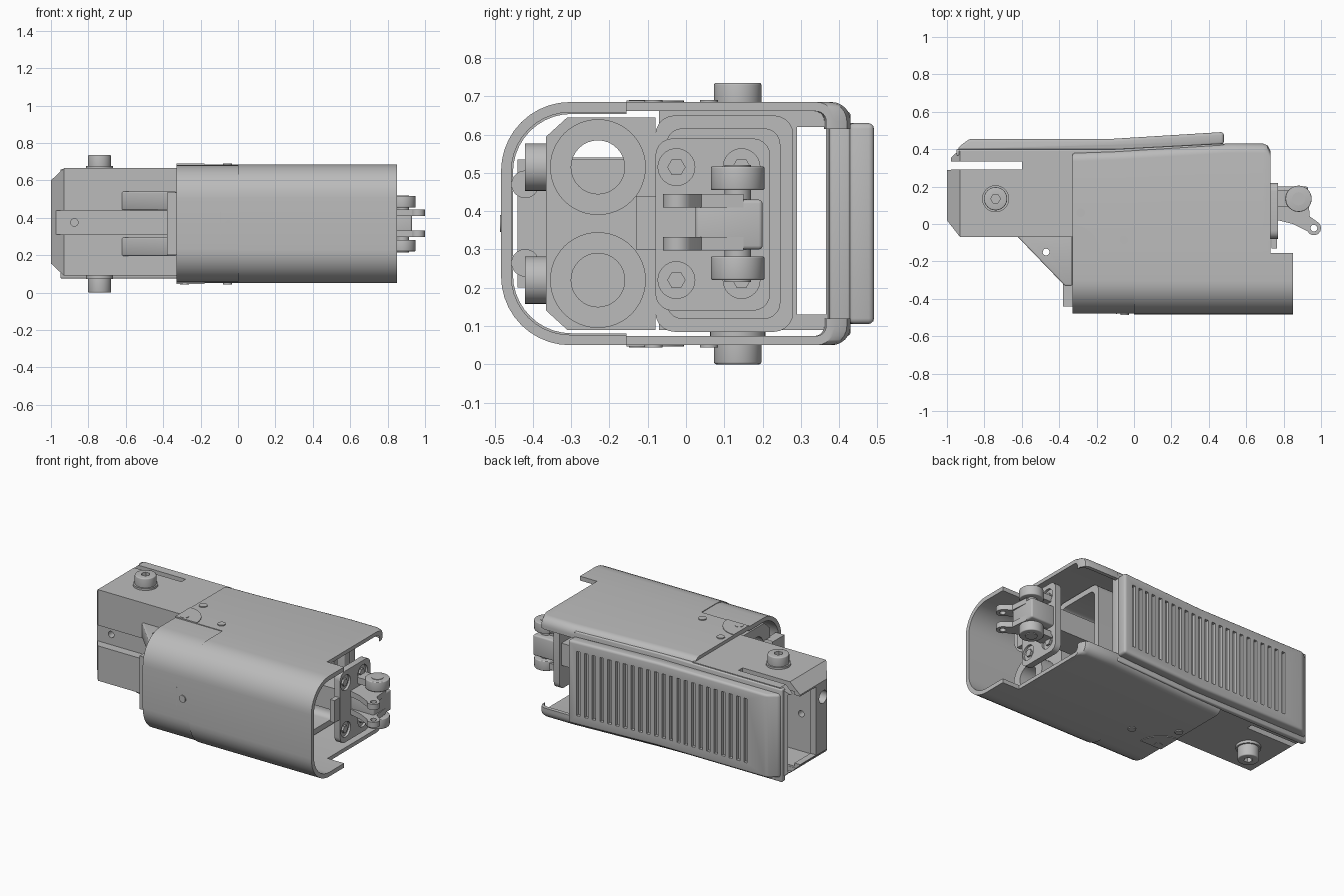
import bpy, bmesh, math
from mathutils import Vector

MID = 0.3675  # height of the horizontal symmetry plane
if "Cube" in bpy.data.objects:
    bpy.data.objects.remove(bpy.data.objects["Cube"])

grey = bpy.data.materials.new("satin grey")
grey.use_nodes = True
grey.diffuse_color = (0.5, 0.5, 0.5, 1)
grey.node_tree.nodes["Principled BSDF"].inputs["Base Color"].default_value = (0.5, 0.5, 0.5, 1)
parts = []


def loft(name, sections, bevel=0):
    """Skin matching closed loops of points and cap both ends."""
    bm = bmesh.new()
    rings = [[bm.verts.new(p) for p in s] for s in sections]
    for a, b in zip(rings, rings[1:]):
        for i in range(len(a)):
            j = (i + 1) % len(a)
            bm.faces.new((a[i], a[j], b[j], b[i]))
    bm.faces.new(rings[0][::-1])
    bm.faces.new(rings[-1])
    bmesh.ops.recalc_face_normals(bm, faces=bm.faces[:])
    if bevel:
        sharp = [e for e in bm.edges if e.calc_face_angle(0) > 0.5]
        bmesh.ops.bevel(bm, geom=sharp, offset=bevel, segments=3, profile=0.5, affect='EDGES')
    mesh = bpy.data.meshes.new(name)
    bm.to_mesh(mesh)
    bm.free()
    mesh.materials.append(grey)
    ob = bpy.data.objects.new(name, mesh)
    bpy.context.collection.objects.link(ob)
    parts.append(ob)
    return ob


def prism(name, axis, pts, lo, hi, bevel=0):
    """Extrude a flat outline along x, y or z."""
    put = {'x': lambda a, b, c: (c, a, b),
           'y': lambda a, b, c: (a, c, b),
           'z': lambda a, b, c: (a, b, c)}[axis]
    return loft(name, [[put(a, b, c) for a, b in pts] for c in (lo, hi)], bevel)


def box(name, x0, x1, y0, y1, z0, z1, bevel=0):
    return prism(name, 'z', [(x0, y0), (x1, y0), (x1, y1), (x0, y1)], z0, z1, bevel)


def arc(a, b, r, start, end, n=10):
    steps = [math.radians(start + (end - start) * i / n) for i in range(n + 1)]
    return [(a + r * math.cos(t), b + r * math.sin(t)) for t in steps]


def cyl(name, axis, a, b, r, lo, hi, n=32, bevel=0):
    return prism(name, axis, arc(a, b, r, 0, 360 - 360 / n, n - 1), lo, hi, bevel)


def round_rect(y0, y1, z0, z1, r):
    return (arc(y1 - r, z1 - r, r, 0, 90, 5) + arc(y0 + r, z1 - r, r, 90, 180, 5)
            + arc(y0 + r, z0 + r, r, 180, 270, 5) + arc(y1 - r, z0 + r, r, 270, 360, 5))


def cut(ob, cutters):
    """Subtract the cutters one after another, then discard them."""
    for c in cutters:
        c.hide_render = True
        mod = ob.modifiers.new("cut", 'BOOLEAN')
        mod.operation, mod.solver, mod.object = 'DIFFERENCE', 'EXACT', c
    bpy.context.view_layer.update()
    graph = bpy.context.evaluated_depsgraph_get()
    mesh = bpy.data.meshes.new_from_object(ob.evaluated_get(graph))
    ob.modifiers.clear()
    ob.data = mesh
    for c in cutters:
        parts.remove(c)
        bpy.data.objects.remove(c)


def flip(z):
    return 2 * MID - z


# Rounded front sleeve, with a slightly recessed section near the rear
def u_profile(g):
    ya, top, r = -0.483 + g, 0.685 - g, 0.18
    def half(d):
        return [(-0.155, top - d)] + arc(ya + r, top - r, r - d, 90, 180)
    outer, inner = half(0), half(0.027)
    outer += [(y, flip(z)) for y, z in outer[::-1]]
    inner += [(y, flip(z)) for y, z in inner[::-1]]
    return outer + inner[::-1]

prism("front_sleeve", 'x', u_profile(0), 0, 0.85)
prism("front_sleeve_recess", 'x', u_profile(0.004), -0.33, 0)

# Top and bottom cover plates with bent back lips that flare outward
for side in ("top", "bottom"):
    sections = []
    for x, back in ((-0.33, 0.385), (-0.1, 0.393), (0.5, 0.43), (0.69, 0.43), (0.715, 0.42), (0.73, 0.39)):
        bend = arc(back - 0.05, 0.635, 0.05, 90, 0, 6)
        inside = arc(back - 0.05, 0.635, 0.026, 0, 90, 6)
        loop = [(-0.155, 0.685)] + bend + [(back, 0.615), (back - 0.024, 0.615)] + inside + [(-0.155, 0.661)]
        sections.append([(x, y, z if side == "top" else flip(z)) for y, z in loop])
    loft(side + "_cover", sections)

# Rear box: chamfered end, back cavity, front groove and long side slots
rear = prism("rear_box", 'z', [(-1, 0.02), (-0.93, -0.07), (-0.32, -0.07), (-0.32, 0.39),
                               (-0.94, 0.39), (-1, 0.335)], 0.09, 0.665)
wedge = [(-1.02, 0.581), (-0.91, 0.684), (-1.02, 0.7)]
cut(rear, [
    prism("wedge", 'y', wedge, -0.2, 0.5),
    prism("wedge", 'y', [(x, flip(z) + 0.02) for x, z in wedge], -0.2, 0.5),
    box("gap", -1.1, -0.3, 0.29, 0.365, 0.13, 0.62),
    box("cavity", -0.96, -0.4, 0.1, 0.3, 0.14, 0.61),
    box("end_opening", -1.1, -0.9, 0.13, 0.31, 0.16, 0.59),
    box("slot", -0.98, -0.6, 0.292, 0.333, -0.1, 0.8),
    box("groove", -1.1, -0.3, -0.2, -0.015, 0.31, 0.44),
    cyl("front_hole", 'y', -0.875, 0.375, 0.02, -0.1, 0.15),
    cyl("end_hole", 'x', 0.06, 0.5, 0.04, -1.1, -0.95),
])

# Back wall and ribbed grip pad
prism("back_wall", 'z', [(-0.95, 0.365), (0.48, 0.375), (0.48, 0.43), (-0.1, 0.4), (-0.95, 0.4)],
      0.075, 0.66, 0.008)
pad = prism("grip_pad", 'z', [(-0.94, 0.385), (-0.94, 0.41), (-0.88, 0.455), (-0.12, 0.455),
                              (0.48, 0.492), (0.48, 0.425), (-0.1, 0.385)], 0.105, 0.63, 0.015)
slots = []
for i in range(23):
    x = 0.41 - i * 0.052
    y = 0.455 + max(0, x + 0.12) * 0.0617
    slots.append(box("pad_slot", x - 0.012, x + 0.012, y - 0.02, 0.6, 0.165, 0.57))
cut(pad, slots)

# Inner frame with a cavity, and the twin barrel block
frame = prism("inner_frame", 'x', round_rect(-0.08, 0.28, 0.085, 0.65, 0.05), -0.33, 0.5)
cut(frame, [prism("frame_cavity", 'x', round_rect(-0.05, 0.245, 0.12, 0.615, 0.04), 0.1, 0.6)])
block = prism("barrel_block", 'x', [(-0.365, 0.14), (-0.31, 0.09), (-0.08, 0.09), (-0.08, 0.645),
                                    (-0.31, 0.645), (-0.365, 0.595)], -0.33, 0.5)
cut(block, [cyl("bore", 'x', -0.23, 0.515, 0.07, -0.5, 0.7), cyl("bore", 'x', -0.23, 0.22, 0.07, -0.2, 0.7)])
for name, z in (("upper", 0.515), ("lower", 0.22)):
    flange = cyl(name + "_barrel", 'x', -0.23, z, 0.125, 0.5, 0.6, 48)
    cut(flange, [cyl("bore", 'x', -0.23, z, 0.07, 0.4, 0.7)])
    cyl(name + "_inner_stud", 'y', 0.42, z, 0.062, -0.42, -0.36)
    cyl(name + "_inner_screw", 'x', -0.42, z + (0.045 if z < MID else -0.045), 0.036, -0.2, 0.4)

# Sloping gussets and the bracket plate between rear box and sleeve
for name, z in (("upper", 0.49), ("lower", 0.245)):
    g = prism(name + "_gusset", 'z', [(-0.63, -0.06), (-0.37, -0.33), (-0.33, -0.33), (-0.33, -0.06)],
              z - 0.05, z + 0.05, 0.008)
    cut(g, [cyl("pin_hole", 'z', -0.47, -0.15, 0.018, 0, 0.8)])
box("bracket_plate", -0.38, -0.32, -0.44, -0.07, 0.2, 0.535)

# Side knobs with sockets
for name, near, far, floor in (("top", 0.65, 0.735, 0.69), ("bottom", 0.1, 0, 0.045)):
    knob = cyl(name + "_knob", 'z', -0.74, 0.135, 0.062, min(near, far), max(near, far), 40, 0.006)
    cut(knob, [cyl("socket", 'z', -0.74, 0.135, 0.026, min(floor, far - 0.01), max(floor, far + 0.01), 6)])
    collar = 0.665 if name == "top" else 0.078
    cyl(name + "_knob_collar", 'z', -0.74, 0.135, 0.072, collar - 0.005, collar + 0.012, 40)

# Hinge plate, its support arm and screws
plate = prism("hinge_plate", 'x', round_rect(-0.08, 0.22, 0.14, 0.59, 0.045), 0.73, 0.77)
box("hinge_foot", 0.735, 0.765, -0.13, -0.07, 0.3, 0.44)
box("hinge_arm", 0.08, 0.74, 0.02, 0.2, 0.29, 0.43)
for y in (-0.025, 0.145):
    for z in (0.515, 0.22):
        cut(plate, [cyl("plate_hole", 'x', y, z, 0.048, 0.755, 0.9)])
        cyl("plate_screw", 'x', y, z, 0.024, 0.74, 0.768, 6)

# Hinge knuckle: centre block, axle, rollers and forked tail
box("hinge_block", 0.76, 0.93, 0.025, 0.2, 0.3, 0.43, 0.01)
cyl("hinge_axle", 'z', 0.88, 0.135, 0.035, 0.215, 0.52)
for name, lo in (("lower", 0.22), ("upper", 0.455)):
    cyl(name + "_roller", 'z', 0.88, 0.135, 0.07, lo, lo + 0.062, 40, 0.005)
    box(name + "_roller_lug", 0.76, 0.85, 0.09, 0.18, lo + 0.01, lo + 0.05)
tail = [(0.77, 0.02), (0.85, 0.0), (0.93, -0.04)] + arc(0.962, -0.022, 0.038, 210, 420, 10) + [(0.94, 0.04), (0.93, 0.15), (0.77, 0.15)]
for name, lo in (("lower", 0.297), ("upper", 0.41)):
    fork = prism(name + "_fork", 'z', tail, lo, lo + 0.035)
    cut(fork, [cyl("fork_hole", 'z', 0.962, -0.022, 0.018, 0, 0.8)])

# Small screws on the covers and a thin corner patch on each side
corner = [(-0.33, -0.155)] + arc(-0.33, -0.155, 0.15, 0, 90)
for name, z in (("top", 0.685), ("bottom", 0.05)):
    prism(name + "_corner_patch", 'z', corner, z - 0.004, z + 0.004)
    for x, y in ((-0.285, 0.06), (-0.285, -0.125), (-0.055, -0.085)):
        cyl(name + "_cover_screw", 'z', x, y, 0.024, z - 0.006, z + 0.006, 16)
cyl("front_screw", 'y', -0.05, MID, 0.022, -0.486, -0.47, 16)
box("front_slit", -0.096, -0.09, -0.482, -0.47, 0.31, 0.43)

# Smooth the round surfaces and keep edges crisp
bpy.ops.object.select_all(action='DESELECT')
for ob in parts:
    ob.select_set(True)
bpy.context.view_layer.objects.active = parts[0]
bpy.ops.object.shade_smooth_by_angle(angle=math.radians(35))
